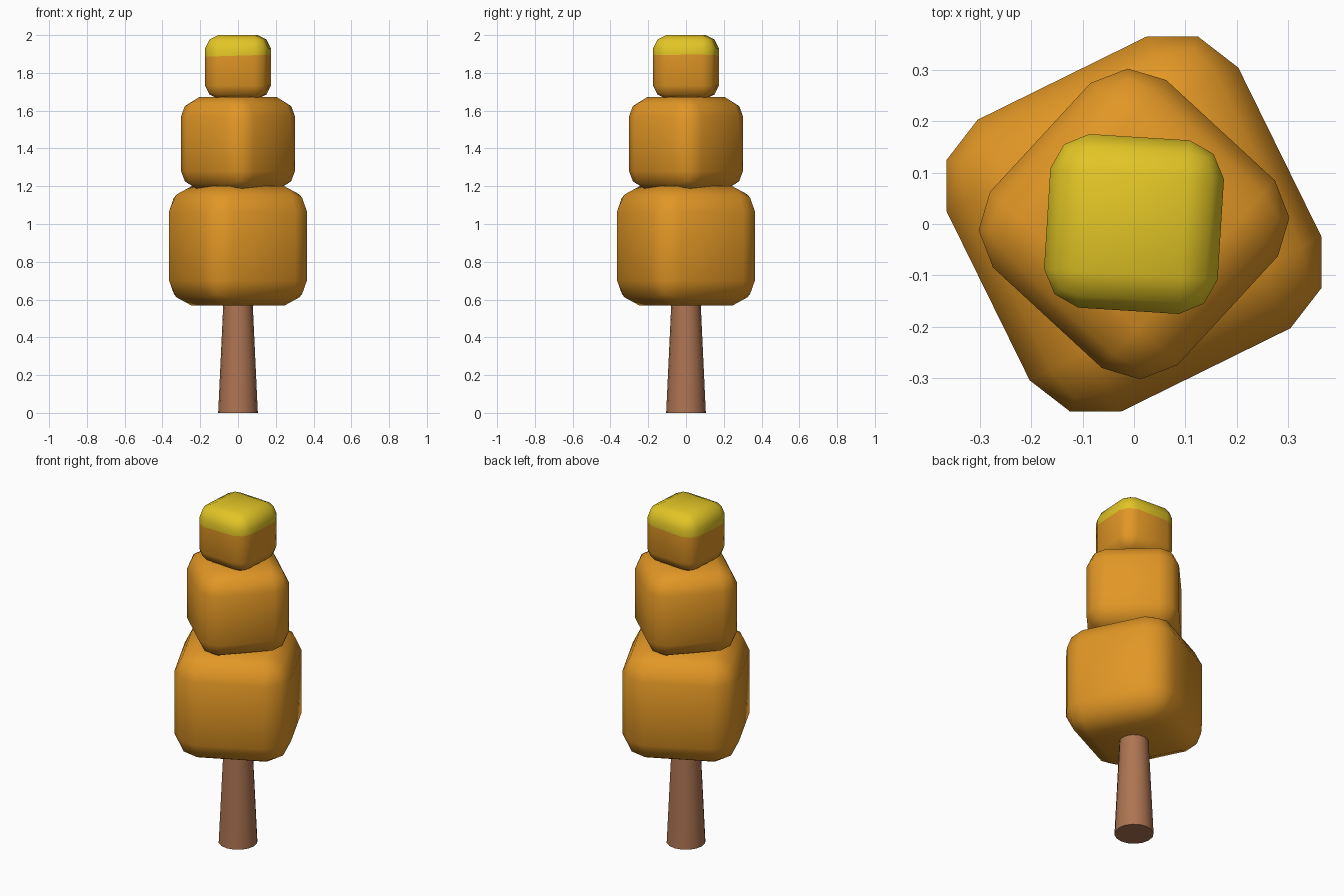
import bpy, bmesh, math
from mathutils import Matrix

if "Cube" in bpy.data.objects:
    bpy.data.objects.remove(bpy.data.objects["Cube"])


def material(name, rgb):
    m = bpy.data.materials.new(name)
    m.diffuse_color = (*rgb, 1)
    m.use_nodes = True
    m.node_tree.nodes["Principled BSDF"].inputs["Base Color"].default_value = m.diffuse_color
    return m


orange = material("autumn orange", (0.76, 0.31, 0.019))
yellow = material("leaf yellow", (0.76, 0.56, 0.019))
brown = material("bark brown", (0.42, 0.175, 0.085))


def add_object(name, bm, mats):
    me = bpy.data.meshes.new(name)
    bm.to_mesh(me)
    bm.free()
    ob = bpy.data.objects.new(name, me)
    bpy.context.collection.objects.link(ob)
    for m in mats:
        me.materials.append(m)
    return ob


def foliage(name, half, z, angle, cap=None):
    """Rounded cube; faces above the cap height become yellow."""
    bm = bmesh.new()
    bmesh.ops.create_cube(bm, size=2 * half)
    bmesh.ops.bevel(bm, geom=bm.edges[:], offset=half * 0.42, offset_type='OFFSET',
                    segments=2, profile=0.45, affect='EDGES')
    bmesh.ops.transform(bm, verts=bm.verts[:], matrix=Matrix.Translation((0, 0, z))
                        @ Matrix.Rotation(math.radians(angle), 4, 'Z'))
    if cap:
        bmesh.ops.bisect_plane(bm, geom=bm.verts[:] + bm.edges[:] + bm.faces[:],
                               plane_co=(0, 0, cap), plane_no=(-0.03, 0, 1))
    for f in bm.faces:
        f.smooth = True
        c = f.calc_center_median()
        if cap and c.z - 0.03 * c.x > cap:
            f.material_index = 1
    return add_object(name, bm, [orange, yellow] if cap else [orange])


# Three stacked, twisted foliage blocks
foliage("lower_foliage", 0.316, 0.884, 26.2)
foliage("middle_foliage", 0.248, 1.425, 47.3)
foliage("top_foliage", 0.169, 1.831, -3.6, cap=1.891)

# Tapered trunk
bm = bmesh.new()
bmesh.ops.create_cone(bm, cap_ends=True, segments=16, radius1=0.105, radius2=0.075,
                      depth=0.64, matrix=Matrix.Translation((0, 0, 0.32)))
for f in bm.faces:
    f.smooth = True
for e in bm.edges:
    if e.calc_face_angle(0) > math.radians(50):
        e.smooth = False
add_object("trunk", bm, [brown])
